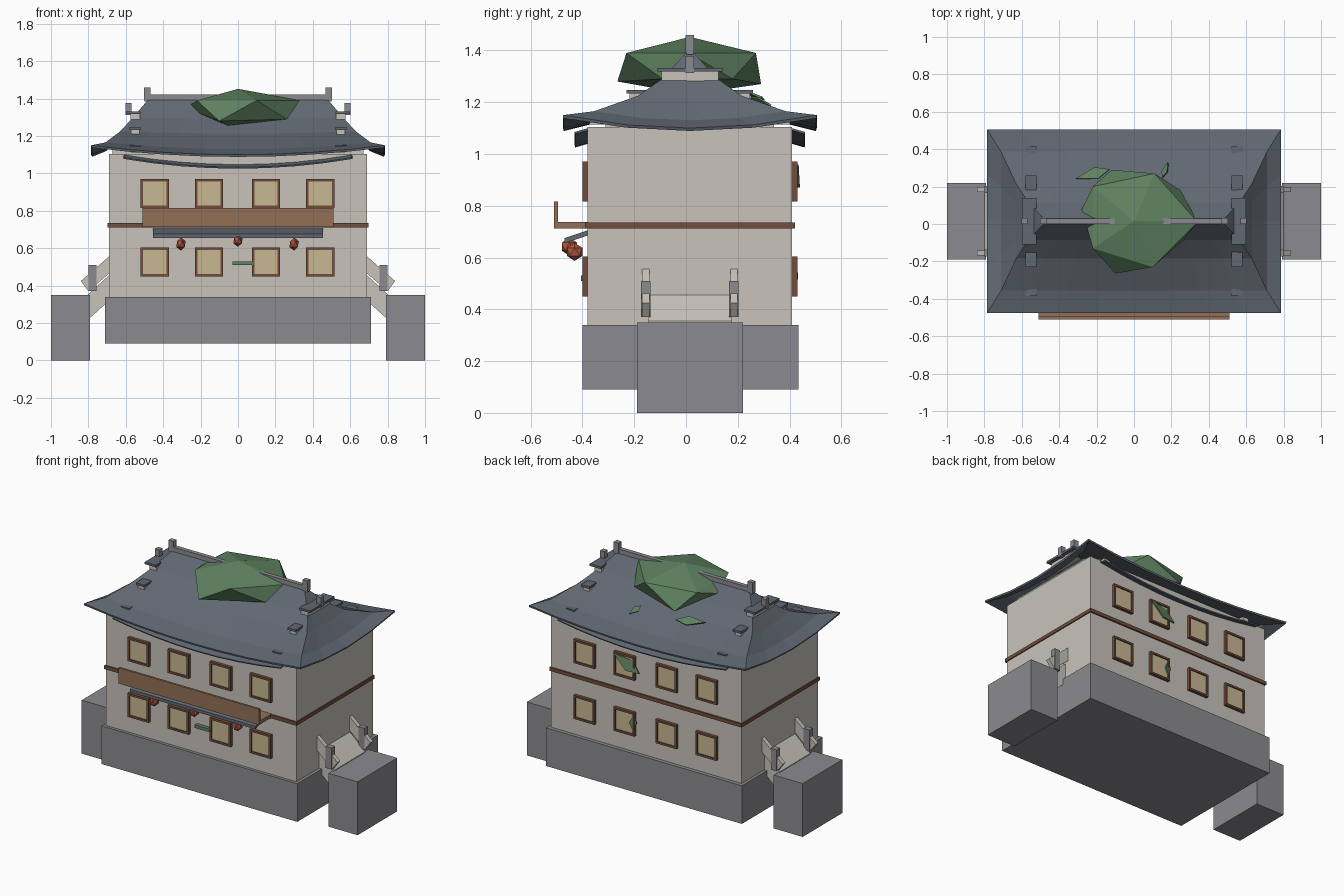
import bpy, bmesh
from math import cos, sin, pi
from mathutils import Vector

cube = bpy.data.objects.get("Cube")
if cube:
    bpy.data.objects.remove(cube)

CY = 0.015  # middle of the building in depth


def material(name, rgb):
    m = bpy.data.materials.new(name)
    m.use_nodes = True
    m.diffuse_color = (*rgb, 1)
    m.node_tree.nodes["Principled BSDF"].inputs["Base Color"].default_value = (*rgb, 1)
    return m


PLASTER = material("plaster", (0.58, 0.55, 0.50))
STONE = material("stone grey", (0.26, 0.26, 0.28))
SLATE = material("slate", (0.12, 0.14, 0.17))
WOOD = material("dark wood", (0.17, 0.075, 0.045))
PANEL = material("light wood", (0.29, 0.16, 0.095))
PANE = material("window paper", (0.58, 0.48, 0.29))
LEAF = material("foliage green", (0.115, 0.225, 0.12))
RED = material("lantern red", (0.42, 0.095, 0.05))


def finish(name, bm, mat, thick=0):
    bmesh.ops.recalc_face_normals(bm, faces=bm.faces)
    me = bpy.data.meshes.new(name)
    bm.to_mesh(me)
    bm.free()
    me.materials.append(mat)
    ob = bpy.data.objects.new(name, me)
    bpy.context.collection.objects.link(ob)
    if thick:
        mod = ob.modifiers.new("thickness", "SOLIDIFY")
        mod.thickness = thick
        mod.offset = -1
    return ob


def hull(name, points, mat):
    bm = bmesh.new()
    verts = [bm.verts.new(p) for p in points]
    res = bmesh.ops.convex_hull(bm, input=verts)
    bmesh.ops.delete(bm, geom=list(set(res["geom_interior"])), context="VERTS")
    return finish(name, bm, mat)


def box(name, x, y, z, mat):
    bm = bmesh.new()
    bmesh.ops.create_cube(bm, size=1)
    for v in bm.verts:
        v.co = [r[0] if c < 0 else r[1] for c, r in zip(v.co, (x, y, z))]
    return finish(name, bm, mat)


def block(name, centre, size, mat):
    return box(name, *[(c - s / 2, c + s / 2) for c, s in zip(centre, size)], mat)


def prism(name, outline, y0, y1, mat):
    return hull(name, [(x, y, z) for x, z in outline for y in (y0, y1)], mat)


# Main masses
box("foundation", (-0.71, 0.71), (-0.40, 0.435), (0.09, 0.34), STONE)
box("walls", (-0.69, 0.69), (-0.38, 0.41), (0.34, 1.105), PLASTER)
box("wall_top", (-0.67, 0.67), (-0.31, 0.34), (1.10, 1.13), PLASTER)
box("floor_belt", (-0.697, 0.697), (-0.39, 0.42), (0.712, 0.735), WOOD)

# Side blocks and sloping bridges with rails and posts
for s, side in ((1, "left"), (-1, "right")):
    box(side + "_pier", sorted((s * 0.79, s)), (-0.19, 0.22), (0, 0.35), STONE)
    deck = [(0.66, 0.482), (0.80, 0.355), (0.80, 0.22), (0.66, 0.345)]
    rail = [(0.66, 0.582), (0.84, 0.425), (0.80, 0.37), (0.66, 0.49)]
    prism(side + "_bridge_deck", [(s * x, z) for x, z in deck], CY - 0.16, CY + 0.16, PLASTER)
    for t in (-1, 1):
        y = CY + t * 0.17
        prism(side + "_bridge_rail", [(s * x, z) for x, z in rail], y - 0.014, y + 0.014, PLASTER)
        block(side + "_bridge_post", (s * 0.778, y, 0.44), (0.042, 0.036, 0.14), STONE)

# Windows on the front and back: four frame bars round a pane
for t, face in ((-1, "front"), (1, "back")):
    y = CY + t * 0.40
    for z in (0.527, 0.893):
        for x in (-0.445, -0.155, 0.15, 0.44):
            block(face + "_window_pane", (x, y, z), (0.13, 0.014, 0.13), PANE)
            for k in (-1, 1):
                block(face + "_window_jamb", (x + k * 0.069, y, z), (0.013, 0.03, 0.155), WOOD)
                block(face + "_window_bar", (x, y, z + k * 0.071), (0.126, 0.03, 0.013), WOOD)

# Balcony, awning and lanterns
box("balcony_floor", (-0.51, 0.51), (-0.505, -0.38), (0.713, 0.737), PANEL)
box("balcony_panel", (-0.51, 0.51), (-0.51, -0.495), (0.713, 0.816), PANEL)
hull("awning", [(x, y, z + d) for x in (-0.455, 0.455) for y, z in ((-0.38, 0.685), (-0.47, 0.655))
                for d in (0, 0.02)], SLATE)
for x, y, z in ((-0.305, -0.43, 0.622), (0, -0.45, 0.642), (0.30, -0.43, 0.622)):
    bm = bmesh.new()
    bmesh.ops.create_icosphere(bm, subdivisions=1, radius=0.035)
    for v in bm.verts:
        v.co = (x + v.co.x * 0.8, y + v.co.y, z + v.co.z)
    finish("lantern", bm, RED)

# Curved hip roof lofted through sagging rectangular rings
rings = [(0.785, 0.49, 1.15, 0.05), (0.71, 0.37, 1.165, 0.035), (0.63, 0.20, 1.225, 0.012),
         (0.565, 0.10, 1.295, 0), (0.48, 0.012, 1.395, 0)]
bm = bmesh.new()
loops = []
for hx, hy, z, sag in rings:
    corners = [(-hx, -hy), (hx, -hy), (hx, hy), (-hx, hy)]
    loop = []
    for i in range(4):
        a, b = Vector(corners[i]), Vector(corners[(i + 1) % 4])
        n = 4 if i % 2 else 8
        for k in range(n):
            p = a.lerp(b, k / n)
            drop = sag * (1 - (2 * k / n - 1) ** 2)
            loop.append(bm.verts.new((p.x, p.y + CY, z - drop)))
    loops.append(loop)
for low, high in zip(loops, loops[1:]):
    for i in range(len(low)):
        j = (i + 1) % len(low)
        bm.faces.new((low[i], low[j], high[j], high[i]))
bm.faces.new(loops[-1])
finish("roof", bm, SLATE, 0.012)

# Curved lower eave strips on the front and back
for t, face in ((-1, "front"), (1, "back")):
    bm = bmesh.new()
    rows = []
    for k in range(9):
        u = k / 4 - 1
        z = 1.033 + 0.052 * u * u
        rows.append([bm.verts.new((0.61 * u, CY + t * y, z + d)) for y, d in ((0.385, 0.017), (0.445, 0))])
    for a, b in zip(rows, rows[1:]):
        bm.faces.new((a[0], a[1], b[1], b[0]))
    finish(face + "_lower_eave", bm, SLATE, 0.008)

# Ridge beam, end posts and capped roof blocks
box("ridge_beam", (-0.5, 0.5), (CY - 0.014, CY + 0.014), (1.385, 1.422), STONE)
for s in (-1, 1):
    block("ridge_end_post", (s * 0.485, CY, 1.425), (0.036, 0.032, 0.07), STONE)
    block("gable_post", (s * 0.585, CY, 1.345), (0.032, 0.032, 0.065), STONE)
    block("gable_wall", (s * 0.55, CY, 1.295), (0.05, 0.22, 0.05), PLASTER)
    block("gable_cap", (s * 0.56, CY, 1.325), (0.08, 0.25, 0.014), SLATE)
    for t in (-1, 1):
        for d, z in ((0.36, 1.143), (0.205, 1.237)):
            block("roof_block", (s * 0.55, CY + t * d, z - 0.015), (0.045, 0.055, 0.03), PLASTER)
            block("roof_block_cap", (s * 0.55, CY + t * d, z + 0.003), (0.06, 0.078, 0.014), SLATE)

# Faceted tree crown on the ridge
hull("tree_crown", [
    (0, CY, 1.452), (0.34, 0.01, 1.39), (0.11, 0.27, 1.39), (-0.22, 0.20, 1.385),
    (-0.22, -0.13, 1.39), (0.10, -0.23, 1.39), (0.25, 0.18, 1.29), (-0.12, 0.29, 1.27),
    (-0.28, 0.08, 1.35), (-0.10, -0.265, 1.28), (0.26, -0.09, 1.29), (0, CY, 1.23)], LEAF)


# Loose leaves on the roof and walls
def leaf(name, tip, end, side):
    a, b, w = Vector(tip), Vector(end), Vector(side)
    m = a.lerp(b, 0.6)
    bm = bmesh.new()
    bm.faces.new([bm.verts.new(p) for p in (a, m + w, b, m - w)])
    finish(name, bm, LEAF, 0.008)


box("front_leaf", (-0.03, 0.08), (-0.405, -0.38), (0.51, 0.53), LEAF)
leaf("roof_leaf", (-0.31, 0.24, 1.225), (-0.13, 0.29, 1.215), (0.01, -0.03, 0.015))
leaf("small_roof_leaf", (0.18, 0.33, 1.19), (0.15, 0.25, 1.22), (0.015, 0, 0.012))
leaf("back_upper_leaf", (0.22, 0.435, 0.96), (0.04, 0.43, 0.87), (0.02, 0.008, -0.035))
leaf("back_lower_leaf", (0.08, 0.425, 0.59), (0.09, 0.43, 0.495), (0.025, 0.005, 0))
